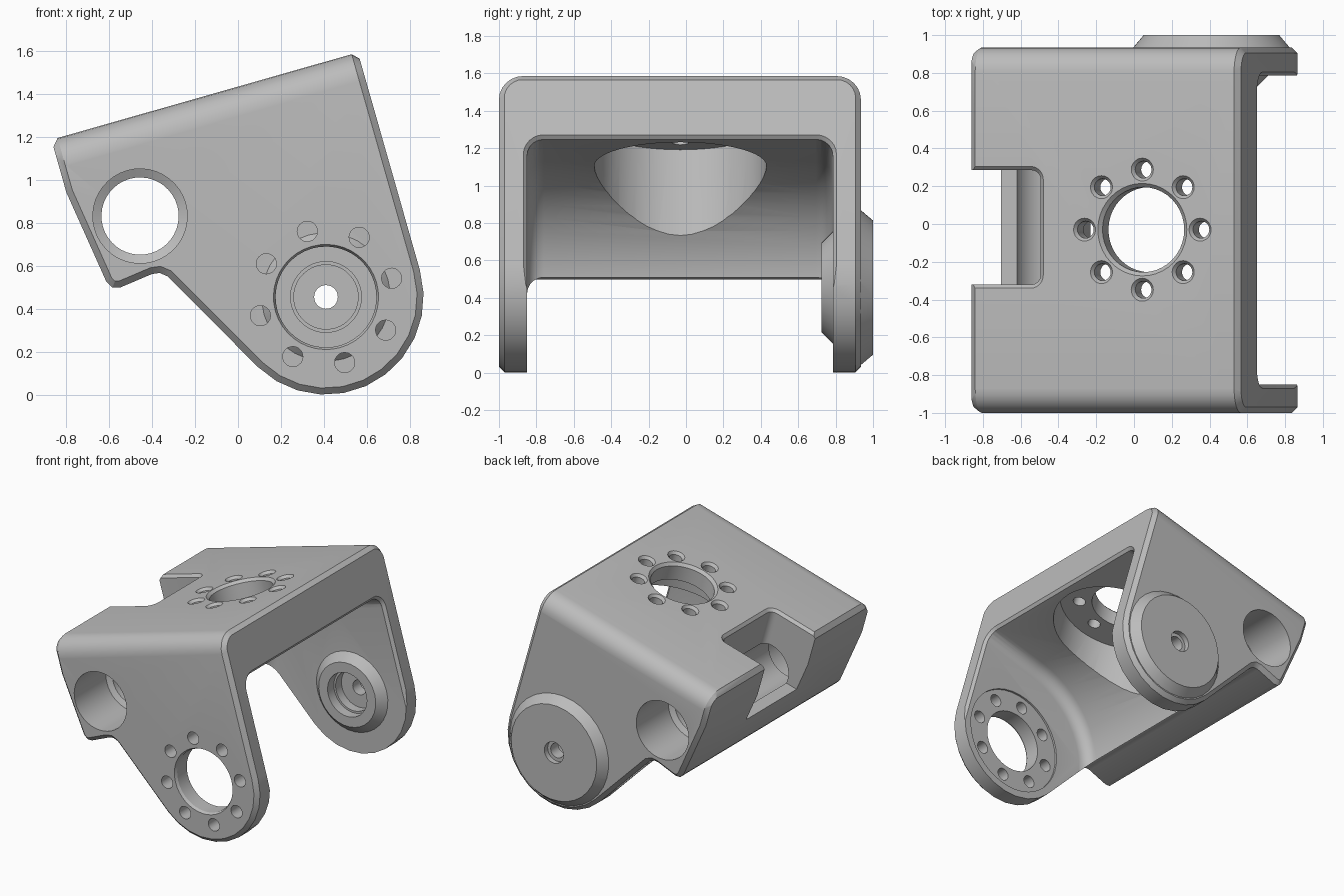
import bpy, bmesh, math
from mathutils import Matrix

if "Cube" in bpy.data.objects:
    bpy.data.objects.remove(bpy.data.objects["Cube"])

TILT = math.radians(15.9)
MID = -0.03          # centre line of the channel in y
TOP = 1.055          # top face height above the pivot
RIM = 0.455          # pivot lug radius
CUT = 0.03           # chamfer size

grey = bpy.data.materials.new("metal_grey")
grey.use_nodes = True
grey.diffuse_color = (0.5, 0.5, 0.5, 1)
grey.node_tree.nodes["Principled BSDF"].inputs["Base Color"].default_value = (0.5, 0.5, 0.5, 1)


def arc(cx, cy, r, a0, a1, n):
    angles = [math.radians(a0 + (a1 - a0) * i / n) for i in range(n + 1)]
    return [(cx + r * math.cos(a), cy + r * math.sin(a)) for a in angles]


def rounded(x0, x1, y0, y1, r, grow=0.0):
    x0, x1, y0, y1, r = x0 - grow, x1 + grow, y0 - grow, y1 + grow, r + grow
    corners = [(x1 - r, y1 - r), (x0 + r, y1 - r), (x0 + r, y0 + r), (x1 - r, y0 + r)]
    return [p for i, (cx, cy) in enumerate(corners)
            for p in arc(cx, cy, r, 90 * i, 90 * i + 90, 6)]


def place(p, h, axis):
    a, b = p
    return {"x": (h, a, b), "y": (a, h, b), "z": (a, b, h)}[axis]


def loft(name, rings, axis, bevel=0.0, segments=1):
    """Closed solid through rings of (outline, height) along an axis."""
    bm = bmesh.new()
    loops = [[bm.verts.new(place(p, h, axis)) for p in pts] for pts, h in rings]
    for lo, hi in zip(loops, loops[1:]):
        for i in range(len(lo)):
            j = (i + 1) % len(lo)
            bm.faces.new((lo[i], lo[j], hi[j], hi[i]))
    caps = [bm.faces.new(loops[0]), bm.faces.new(loops[-1])]
    bmesh.ops.recalc_face_normals(bm, faces=bm.faces)
    if bevel:
        edges = [e for f in caps for e in f.edges]
        bmesh.ops.bevel(bm, geom=edges, offset=bevel, segments=segments,
                        profile=0.5, affect="EDGES", clamp_overlap=True)
    mesh = bpy.data.meshes.new(name)
    bm.to_mesh(mesh)
    bm.free()
    mesh.materials.append(grey)
    ob = bpy.data.objects.new(name, mesh)
    bpy.context.collection.objects.link(ob)
    return ob


def turned(name, center, steps, axis, n=40):
    """Round solid from (radius, height) steps."""
    rings = [(arc(*center, r, 0, 360 - 360 / n, n - 1), h) for r, h in steps]
    return loft(name, rings, axis)


# Side outline of the bracket, extruded across its width
outline = [(RIM - CUT, TOP), (-1.0, TOP), (-1.03, 1.02), (-1.03, 0.80), (-0.965, 0.35),
           (-0.945, 0.315), (-0.91, 0.305), (-0.75, 0.325), (-0.715, 0.32), (-0.684, 0.295)]
outline += arc(0, 0, RIM, 210, 360, 11) + [(RIM, TOP - CUT)]
bracket = loft("bracket", [(outline, -1.0), (outline, 0.935)], "y", CUT)

# Slab that rounds the long top edges
slab_rings = [(rounded(-1.0, 0.935, -0.8, TOP, 0.13, g), u)
              for u, g in ((-1.05, -CUT), (-1.0, 0), (RIM - CUT, 0), (RIM + 0.002, -CUT))]
slab = loft("edge_rounding", slab_rings, "x")

# Channel between the two arms, with filleted corners and a flared mouth
channel_profile = [(0.9, 0.70)] + arc(0, 0, 0.70, 90, 215, 18) + [(-0.57, -0.9), (0.9, -0.9)]
channel = loft("channel", [(channel_profile, -0.85), (channel_profile, 0.785)], "y", 0.09, 5)
mouth = loft("channel_mouth", [(rounded(-0.85, 0.785, -0.9, 0.70, 0.09, g), u)
                               for u, g in ((RIM - 0.02, 0), (RIM + 0.005, 0.025))], "x")

# Round clearance under the top plate
clearance = turned("top_clearance", (-0.08, MID), [(0.46, 0.3), (0.46, 0.92)], "z", 48)

# Notch in the hinge end
notch = loft("hinge_notch", [(rounded(-1.6, -0.645, -0.32, 0.285, 0.05, g), v)
                             for v, g in ((0.57, 0), (TOP - 0.02, 0), (TOP + 0.02, 0.04))], "z")

# Hinge pin bore with wider ends
hinge = turned("hinge_bore", (-0.73, 0.60),
               [(0.22, -1.1), (0.22, -0.62), (0.18, -0.6), (0.18, 0.53), (0.22, 0.55), (0.22, 1.1)], "y")

# Centre hole of the top plate and of the open arm
top_hole = turned("top_hole", (-0.08, MID), [(0.225, 0.8), (0.225, TOP - 0.02), (0.255, TOP + 0.01)], "z")
arm_hole = turned("arm_hole", (0, 0), [(0.25, -1.01), (0.235, -0.98), (0.235, -0.865),
                                       (0.40, -0.865), (0.40, -0.8)], "y")

# Bolt circles
bolts = []
for k in range(8):
    a = math.radians(45 * k)
    c, s = 0.318 * math.cos(a), 0.318 * math.sin(a)
    bolts.append(turned("top_bolt", (-0.08 + c, MID + s),
                        [(0.045, 0.8), (0.045, TOP - 0.02), (0.065, TOP + 0.005)], "z", 20))
    bolts.append(turned("arm_bolt", (c, s), [(0.047, -1.1), (0.047, -0.8)], "y", 20))

# Pivot boss on the closed arm, and its stepped bore
boss = turned("pivot_boss", (0, 0), [(0.24, 0.725), (0.305, 0.79), (0.305, 0.86),
                                     (0.415, 0.86), (0.415, 0.935), (0.36, 1.0)], "y", 32)
bore = turned("pivot_bore", (0, 0), [(0.165, 0.7), (0.165, 0.80), (0.15, 0.80), (0.15, 0.87),
                                     (0.055, 0.87), (0.055, 0.96), (0.08, 0.96), (0.08, 1.1)], "y")

# Combine the solids
steps = [(slab, "INTERSECT"), (channel, "DIFFERENCE"), (mouth, "DIFFERENCE"),
         (clearance, "DIFFERENCE"), (notch, "DIFFERENCE"), (hinge, "DIFFERENCE"),
         (top_hole, "DIFFERENCE"), (arm_hole, "DIFFERENCE")]
steps += [(b, "DIFFERENCE") for b in bolts]
steps += [(boss, "UNION"), (bore, "DIFFERENCE")]
for tool, operation in steps:
    mod = bracket.modifiers.new(tool.name, "BOOLEAN")
    mod.operation, mod.object, mod.solver = operation, tool, "EXACT"

bpy.context.view_layer.update()
graph = bpy.context.evaluated_depsgraph_get()
result = bpy.data.meshes.new_from_object(bracket.evaluated_get(graph))
bracket.modifiers.clear()
bracket.data = result
for tool, _ in steps:
    bpy.data.objects.remove(tool)

# Tilt about the pivot and set on the ground
result.transform(Matrix.Translation((0.41, 0, 0.455)) @ Matrix.Rotation(-TILT, 4, "Y"))
result.materials.clear()
result.materials.append(grey)
for poly in result.polygons:
    poly.material_index = 0

bpy.ops.object.select_all(action="DESELECT")
bracket.select_set(True)
bpy.context.view_layer.objects.active = bracket
bpy.ops.object.shade_smooth_by_angle(angle=math.radians(25))
